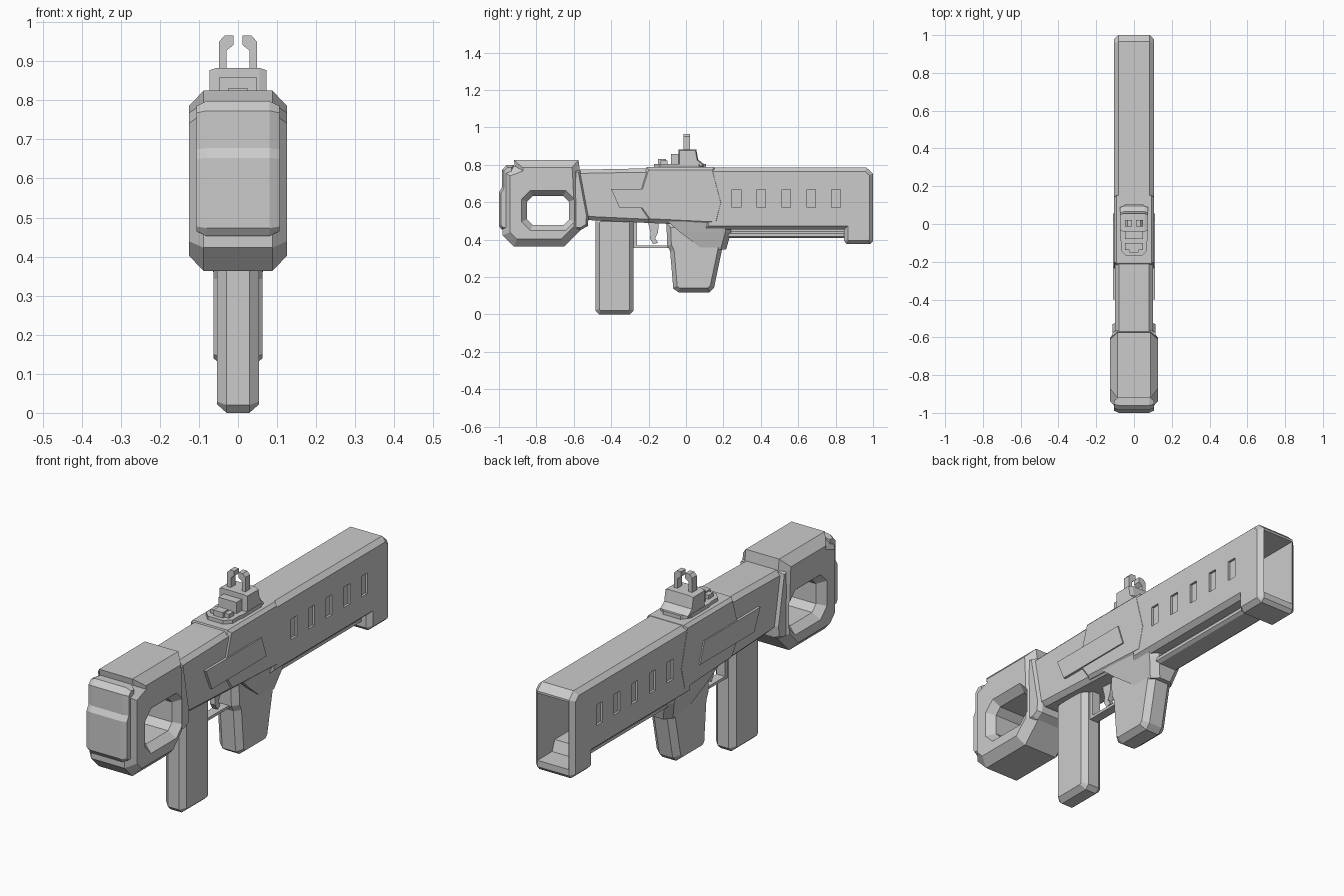
import bpy, bmesh
from mathutils import Vector


def make_object(name, rings):
    """Loft closed rings of 3D points into a capped solid."""
    bm = bmesh.new()
    vs = [[bm.verts.new(p) for p in r] for r in rings]
    n = len(rings[0])
    for a, b in zip(vs, vs[1:]):
        for i in range(n):
            j = (i + 1) % n
            bm.faces.new((a[i], a[j], b[j], b[i]))
    bm.faces.new(vs[0][::-1])
    bm.faces.new(vs[-1])
    bmesh.ops.recalc_face_normals(bm, faces=bm.faces[:])
    me = bpy.data.meshes.new(name)
    bm.to_mesh(me)
    bm.free()
    ob = bpy.data.objects.new(name, me)
    bpy.context.collection.objects.link(ob)
    return ob


def inset(pts, d):
    """Mitred inward offset of a closed 2D outline."""
    v = [Vector(p) for p in pts]
    n = len(v)
    area = sum(v[i - 1].x * v[i].y - v[i].x * v[i - 1].y for i in range(n))
    s = 1 if area > 0 else -1
    out = []
    for i in range(n):
        e1 = (v[i] - v[i - 1]).normalized()
        e2 = (v[(i + 1) % n] - v[i]).normalized()
        n1, n2 = Vector((-e1.y, e1.x)) * s, Vector((-e2.y, e2.x)) * s
        out.append(v[i] + (n1 + n2) * (d / max(0.3, 1 + n1.dot(n2))))
    return out


def slab(name, pts, w, c=0, d=0, x=0):
    """Side outline (y, z) extruded to half width w, rims chamfered c by d."""
    at = lambda ps, px: [(x + px, p[0], p[1]) for p in ps]
    if not c:
        return make_object(name, [at(pts, -w), at(pts, w)])
    small = inset(pts, d)
    return make_object(name, [at(small, -w), at(pts, c - w), at(pts, w - c), at(small, w)])


def rect(y0, y1, z0, z1, k=0):
    """Rectangle outline, corners clipped by k."""
    if not k:
        return [(y0, z0), (y1, z0), (y1, z1), (y0, z1)]
    return [(y0 + k, z0), (y1 - k, z0), (y1, z0 + k), (y1, z1 - k),
            (y1 - k, z1), (y0 + k, z1), (y0, z1 - k), (y0, z0 + k)]


def cut(ob, cutter):
    m = ob.modifiers.new("cut", 'BOOLEAN')
    m.operation, m.object, m.solver = 'DIFFERENCE', cutter, 'EXACT'
    dg = bpy.context.evaluated_depsgraph_get()
    me = bpy.data.meshes.new_from_object(ob.evaluated_get(dg))
    ob.modifiers.clear()
    ob.data = me
    bpy.data.objects.remove(cutter)


# Barrel shroud with muzzle lip, hollow muzzle and side slots
barrel = slab("barrel_shroud", [(0.1, 0.455), (0.845, 0.455), (0.845, 0.395), (0.86, 0.378),
                                (0.985, 0.378), (1, 0.395), (1, 0.755), (0.965, 0.787),
                                (0.1, 0.787)], 0.105, 0.022, 0.02)
cut(barrel, slab("muzzle_cutter", [(0.3, 0.475), (0.87, 0.475), (0.89, 0.425), (1.1, 0.425),
                                   (1.1, 0.745), (0.3, 0.745)], 0.082))
for i in range(5):
    y = 0.27 + 0.133 * i
    for s in (-1, 1):
        cut(barrel, slab("slot_cutter", rect(y - 0.023, y + 0.023, 0.573, 0.67), 0.02, x=s * 0.114))

# Rail under the barrel
slab("under_rail", rect(0.15, 0.86, 0.41, 0.445), 0.06, 0.015, 0.01)
slab("rail_web", rect(0.15, 0.86, 0.43, 0.47), 0.04)

# Receiver, raised middle cover and side panels
slab("receiver", [(-0.62, 0.52), (-0.5, 0.505), (-0.05, 0.484), (0.18, 0.478), (0.23, 0.5),
                  (0.2, 0.78), (-0.25, 0.782), (-0.62, 0.775)], 0.1, 0.02, 0.02)
slab("receiver_cover", [(-0.27, 0.6), (-0.2, 0.5), (0.17, 0.482), (0.2, 0.6),
                        (0.15, 0.789), (-0.21, 0.789)], 0.106, 0.014, 0.014)
for s in (-1, 1):
    slab("side_panel", [(-0.355, 0.57), (0.055, 0.57), (0.02, 0.672), (-0.4, 0.672)],
         0.012, x=s * 0.1)

# Stock with chamfered through-hole
stock = slab("stock", [(-0.92, 0.827), (-0.575, 0.827), (-0.567, 0.77), (-0.56, 0.6),
                       (-0.56, 0.455), (-0.65, 0.365), (-0.92, 0.365), (-0.98, 0.425),
                       (-0.98, 0.77), (-0.915, 0.795)], 0.126, 0.038, 0.04)
hole = rect(-0.85, -0.625, 0.48, 0.635, 0.03)
wide = inset(hole, -0.05)
cut(stock, make_object("hole_cutter", [[(x, p[0], p[1]) for p in o] for x, o in
                       ((-0.15, wide), (-0.09, hole), (0.09, hole), (0.15, wide))]))

# Butt plate and the collar joining stock to receiver
slab("butt_plate", [(-0.94, 0.455), (-0.985, 0.455), (-1, 0.475), (-1, 0.655),
                    (-0.985, 0.68), (-0.985, 0.775), (-0.96, 0.8), (-0.92, 0.8)],
     0.106, 0.025, 0.012)
slab("stock_collar", [(-0.6, 0.78), (-0.565, 0.77), (-0.52, 0.53), (-0.525, 0.475),
                      (-0.56, 0.455), (-0.61, 0.455)], 0.115, 0.02, 0.012)

# Magazine
slab("magazine", rect(-0.485, -0.28, 0.002, 0.52, 0.02), 0.054, 0.025, 0.022)

# Grip and its flared neck under the receiver
slab("grip", [(-0.105, 0.49), (-0.1, 0.37), (-0.085, 0.34), (-0.068, 0.14), (-0.04, 0.12),
              (0.125, 0.12), (0.15, 0.145), (0.195, 0.36), (0.17, 0.49)], 0.063, 0.028, 0.022)
ring = lambda z, w, y0, y1, k: [(-w, y0, z), (w, y0, z), (w, y1 - k, z), (w - k, y1, z),
                                (k - w, y1, z), (-w, y1 - k, z)]
make_object("grip_neck", [ring(0.5, 0.1, -0.1, 0.245, 0.03), ring(0.44, 0.085, -0.03, 0.24, 0.03),
                          ring(0.35, 0.06, 0.09, 0.215, 0.03)])

# Trigger guard and trigger
slab("guard_bottom", rect(-0.275, -0.085, 0.357, 0.37), 0.022)
slab("guard_rear", rect(-0.282, -0.262, 0.357, 0.5), 0.022)
slab("trigger", [(-0.205, 0.5), (-0.145, 0.5), (-0.15, 0.44), (-0.165, 0.41), (-0.15, 0.385),
                 (-0.175, 0.378), (-0.192, 0.405), (-0.19, 0.44)], 0.013)

# Sight base, stepped block and rear knob
plan = [(-0.04, -0.17), (0.04, -0.17), (0.07, -0.14), (0.07, -0.09), (0.075, -0.07),
        (0.075, 0.07), (0.045, 0.107), (-0.045, 0.107), (-0.075, 0.07), (-0.075, -0.07),
        (-0.07, -0.09), (-0.07, -0.14)]
make_object("sight_base", [[(x, y, z) for x, y in plan] for z in (0.775, 0.806)])
slab("sight_block", [(-0.04, 0.79), (-0.04, 0.885), (0.055, 0.885), (0.065, 0.83),
                     (0.095, 0.806), (0.095, 0.79)], 0.073, 0.018, 0.006)
slab("sight_step", rect(-0.08, -0.03, 0.8, 0.86), 0.048)
slab("sight_knob", rect(-0.15, -0.108, 0.8, 0.832), 0.025)
slab("sight_knob_bar", rect(-0.137, -0.1, 0.8, 0.825), 0.048)

# Hooked sight posts, mirrored
hook = [(0.029, 0.88), (0.048, 0.88), (0.048, 0.953), (0.034, 0.968), (0.011, 0.968),
        (0.011, 0.944), (0.029, 0.93)]
for s in (-1, 1):
    make_object("sight_post", [[(s * x, y, z) for x, z in hook] for y in (-0.013, 0.022)])

# Rest the model exactly on the floor
for ob in bpy.context.collection.objects:
    ob.location.z -= 0.002
